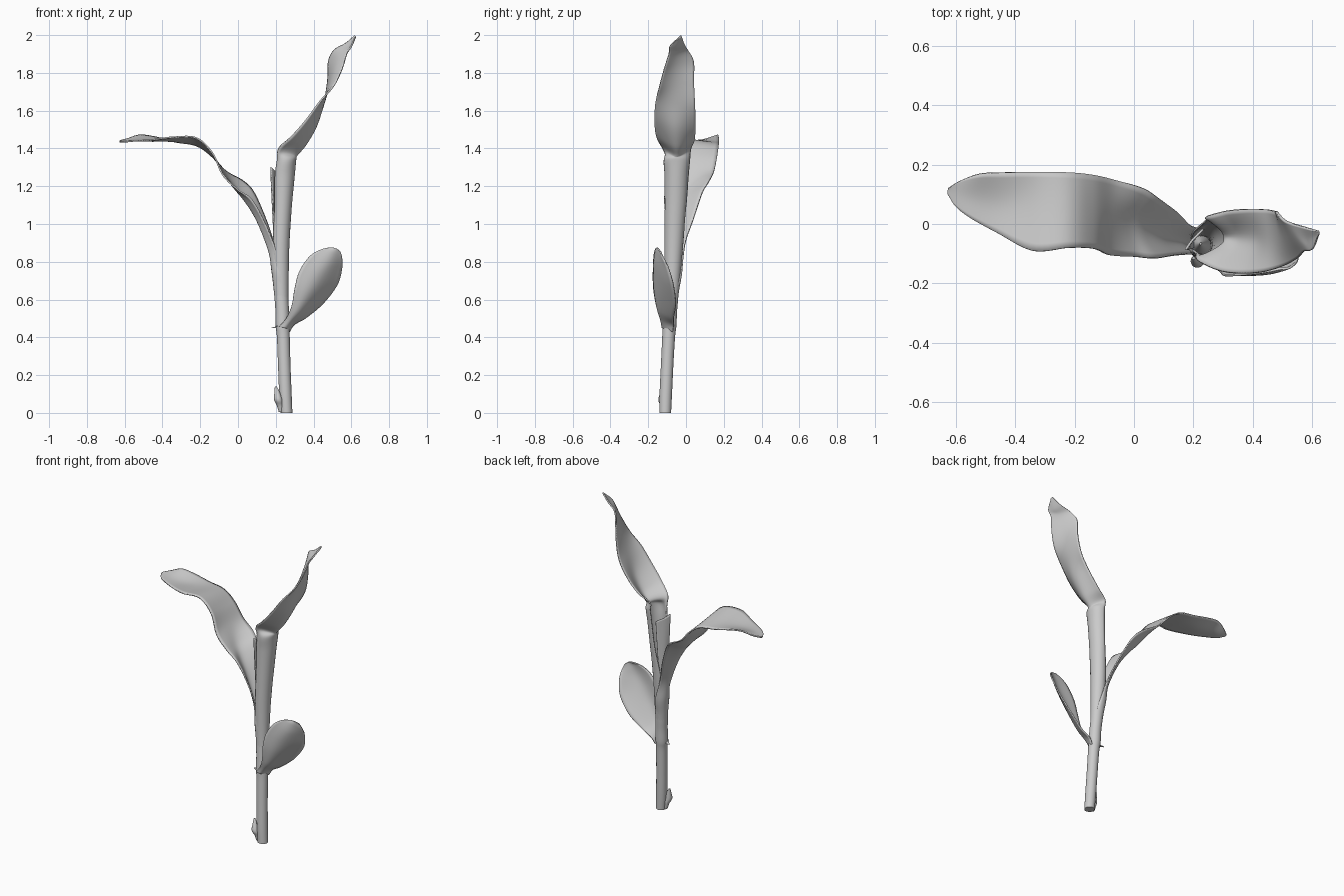
import bpy, math
from mathutils import Vector


def spline(pts, n):
    """Resample points into n points on a Catmull-Rom curve."""
    pts = [Vector(p) for p in pts]
    p = [2 * pts[0] - pts[1]] + pts + [2 * pts[-1] - pts[-2]]
    out = []
    for i in range(n):
        u = i / (n - 1) * (len(pts) - 1)
        k = min(int(u), len(pts) - 2)
        t = u - k
        a, b, c, d = p[k:k + 4]
        out.append(0.5 * (2 * b + (c - a) * t + (2 * a - 5 * b + 4 * c - d) * t * t
                          + (3 * b - a - 3 * c + d) * t ** 3))
    return out


def arc(x, y, z, rx, ry, half, left=False, turn=0, n=9):
    """Open ring of points whose back faces right (or left), turned in degrees."""
    s = -1 if left else 1
    angles = [math.radians(turn + half * (2 * i / (n - 1) - 1)) for i in range(n)]
    return [Vector((x + s * rx * math.cos(a), y + ry * math.sin(a), z)) for a in angles]


def loft(name, rows, cols=13, length=70, thick=0.008, closed=False):
    """Smooth surface through rows of points, thickened when it is a leaf."""
    rows = [spline(r, cols) for r in rows]
    lines = [spline([r[c] for r in rows], length) for c in range(cols)]
    if closed:
        lines.pop()
    m = len(lines)
    verts = [lines[c][i] for i in range(length) for c in range(m)]
    faces = [(i * m + c, i * m + (c + 1) % m, (i + 1) * m + (c + 1) % m, (i + 1) * m + c)
             for i in range(length - 1) for c in range(m if closed else m - 1)]
    if closed:
        faces += [tuple(reversed(range(m))), tuple(range((length - 1) * m, length * m))]
    me = bpy.data.meshes.new(name)
    me.from_pydata(verts, [], faces)
    ob = bpy.data.objects.new(name, me)
    bpy.context.collection.objects.link(ob)
    if thick:
        mod = ob.modifiers.new("thickness", 'SOLIDIFY')
        mod.thickness = thick
        mod.offset = 0
    bpy.ops.object.select_all(action='DESELECT')
    ob.select_set(True)
    bpy.context.view_layer.objects.active = ob
    bpy.ops.object.shade_smooth_by_angle(angle=math.radians(50))
    return ob


def tube(name, rings, length=40):
    """Closed stem from (x, y, z, radius) rings."""
    return loft(name, [arc(x, y, z, r, r, 180, n=17) for x, y, z, r in rings],
                cols=25, length=length, thick=0, closed=True)


# Stem, with its slight node where the lowest leaf clasps it
tube("stem", [(.257, -.11, 0, .031), (.251, -.107, .1, .033), (.245, -.1, .25, .033),
              (.24, -.092, .4, .034), (.236, -.088, .46, .037), (.234, -.083, .54, .036),
              (.228, -.075, .65, .036), (.226, -.07, .8, .030), (.224, -.066, .95, .004)], 60)

# Broken scale and bud at the foot of the stem
tube("base_bud", [(.228, -.115, .005, .012), (.222, -.118, .04, .017), (.213, -.125, .07, .022),
                  (.207, -.12, .11, .014), (.20, -.115, .14, .005)], 16)

# Small pointed collar of the lowest leaf
tube("collar_tip", [(.24, -.11, .47, .018), (.215, -.100, .458, .016),
                    (.195, -.085, .452, .011), (.175, -.078, .45, .005)], 14)

# Lowest spoon-shaped leaf: rows of left edge, middle, right edge
loft("lower_leaf", [
    [(.215, -.120, .455), (.25, -.122, .45), (.272, -.07, .43)],
    [(.255, -.135, .50), (.28, -.125, .485), (.297, -.065, .468)],
    [(.285, -.155, .57), (.325, -.14, .54), (.36, -.065, .505)],
    [(.300, -.17, .66), (.38, -.153, .63), (.45, -.055, .58)],
    [(.325, -.172, .75), (.43, -.160, .72), (.525, -.068, .68)],
    [(.380, -.168, .83), (.47, -.161, .79), (.55, -.095, .77)],
    [(.440, -.16, .865), (.50, -.155, .845), (.55, -.12, .82)],
    [(.490, -.15, .875), (.52, -.148, .87), (.54, -.135, .855)]])

# Long arching leaf to the left, its base wrapping the stem
loft("left_leaf", [
    arc(.233, -.082, .55, .030, .030, 150, True),
    arc(.227, -.074, .65, .034, .034, 140, True),
    arc(.221, -.066, .75, .040, .043, 115, True),
    [(.195, -.10, .88), (.163, -.06, .86), (.190, -.005, .90)],
    [(.135, -.105, 1.02), (.10, -.045, 1.02), (.145, .04, 1.03)],
    [(.07, -.115, 1.13), (.035, -.02, 1.125), (.085, .085, 1.165)],
    [(0, -.11, 1.18), (-.02, .01, 1.195), (.03, .12, 1.225)],
    [(-.08, -.105, 1.26), (-.08, .03, 1.28), (-.065, .148, 1.28)],
    [(-.135, -.083, 1.375), (-.14, .04, 1.37), (-.14, .165, 1.36)],
    [(-.22, -.08, 1.455), (-.22, .05, 1.435), (-.22, .173, 1.415)],
    [(-.34, -.09, 1.46), (-.34, .06, 1.44), (-.33, .175, 1.435)],
    [(-.46, -.03, 1.445), (-.45, .07, 1.44), (-.44, .173, 1.46)],
    [(-.55, .02, 1.44), (-.54, .09, 1.445), (-.52, .168, 1.47)],
    [(-.60, .06, 1.435), (-.60, .105, 1.44), (-.585, .145, 1.45)],
    [(-.625, .10, 1.435), (-.627, .11, 1.437), (-.625, .12, 1.44)]], length=90)

# Upright leaf: open sheath that unrolls into a blade leaning right
loft("upper_leaf", [
    arc(.232, -.080, .57, .030, .030, 165),
    arc(.227, -.072, .70, .037, .037, 160, turn=-5),
    arc(.226, -.064, .90, .043, .046, 140, turn=-12),
    arc(.234, -.055, 1.1, .048, .054, 120, turn=-22),
    arc(.240, -.050, 1.25, .056, .060, 115, turn=-25),
    arc(.247, -.048, 1.34, .058, .066, 112, turn=-20),
    [(.215, -.122, 1.40), (.312, -.05, 1.365), (.245, .025, 1.40)],
    [(.285, -.155, 1.465), (.358, -.055, 1.42), (.310, .043, 1.445)],
    [(.360, -.165, 1.55), (.412, -.06, 1.515), (.385, .05, 1.525)],
    [(.435, -.16, 1.65), (.452, -.06, 1.635), (.45, .048, 1.63)],
    [(.505, -.14, 1.73), (.49, -.055, 1.75), (.475, .042, 1.75)],
    [(.55, -.115, 1.82), (.52, -.05, 1.85), (.48, .04, 1.86)],
    [(.575, -.09, 1.90), (.545, -.045, 1.91), (.51, .01, 1.92)],
    [(.60, -.085, 1.94), (.585, -.05, 1.94), (.57, -.01, 1.955)],
    [(.62, -.04, 1.985), (.622, -.033, 1.992), (.62, -.025, 1.997)]], cols=17, length=100)

# Narrow free margin of the sheath on its open side
loft("sheath_margin", [
    [(.200, -.080, .80), (.200, -.055, .80), (.215, -.035, .80)],
    [(.188, -.083, 1.0), (.195, -.055, 1.0), (.222, -.028, 1.0)],
    [(.178, -.086, 1.2), (.196, -.055, 1.2), (.230, -.020, 1.2)],
    [(.174, -.086, 1.30), (.196, -.055, 1.28), (.232, -.018, 1.26)]], cols=9, length=24)
